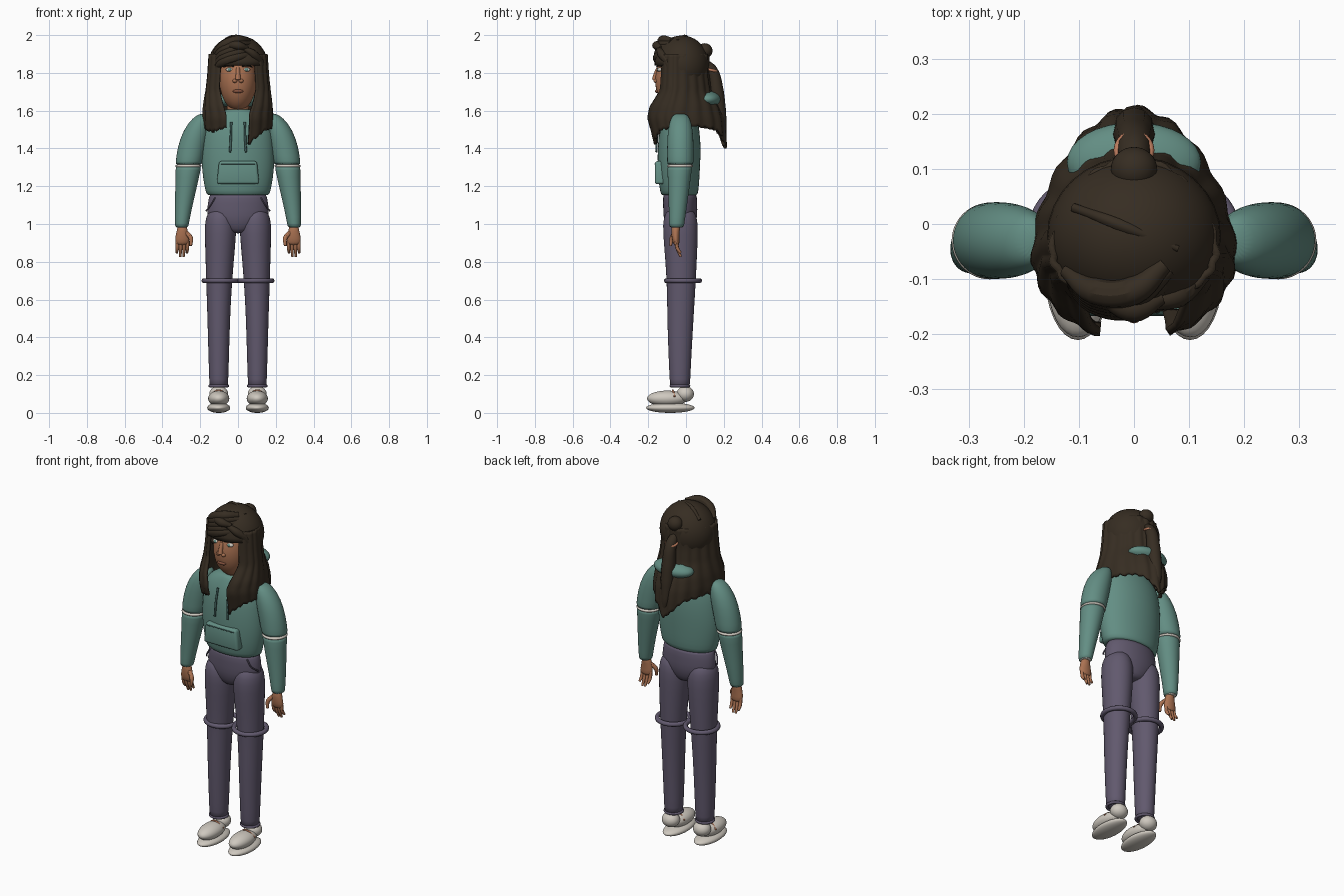
import bpy, bmesh, math
from mathutils import Vector

if "Cube" in bpy.data.objects:
    bpy.data.objects.remove(bpy.data.objects["Cube"])


def material(name, r, g, b):
    m = bpy.data.materials.new(name)
    m.use_nodes = True
    m.diffuse_color = (r, g, b, 1)
    bsdf = next(n for n in m.node_tree.nodes if n.type == "BSDF_PRINCIPLED")
    bsdf.inputs["Base Color"].default_value = (r, g, b, 1)
    bsdf.inputs["Roughness"].default_value = 0.8
    return m


HAIR = material("dark brown hair", .037, .026, .016)
TEAL = material("teal cloth", .125, .27, .23)
SEAM = material("dark teal cord", .05, .11, .1)
PANTS = material("mauve cloth", .12, .1, .155)
SKIN = material("warm skin", .41, .17, .085)
LIPS = material("brown lips", .22, .08, .045)
WHITE = material("off white", .62, .58, .52)
BAND = material("orange band", .5, .2, .11)


def finish(bm, name, mat, smooth=True):
    bmesh.ops.recalc_face_normals(bm, faces=bm.faces)
    me = bpy.data.meshes.new(name)
    bm.to_mesh(me)
    bm.free()
    me.materials.append(mat)
    for p in me.polygons:
        p.use_smooth = smooth
    ob = bpy.data.objects.new(name, me)
    bpy.context.collection.objects.link(ob)
    return ob


def loft(name, rings, mat, side=1, n=24):
    """Skin elliptical rings given as (z, x, y, x radius, y radius)."""
    bm = bmesh.new()
    loops = []
    for z, x, y, rx, ry in rings:
        loops.append([bm.verts.new((side * (x + rx * math.cos(i * math.tau / n)),
                                    y + ry * math.sin(i * math.tau / n), z)) for i in range(n)])
    for a, b in zip(loops, loops[1:]):
        for i in range(n):
            bm.faces.new((a[i], a[(i + 1) % n], b[(i + 1) % n], b[i]))
    bm.faces.new(loops[0])
    bm.faces.new(loops[-1])
    ob = finish(bm, name, mat)
    ob.modifiers.new("soften", "SUBSURF").levels = 1
    ob.modifiers["soften"].render_levels = 1
    return ob


def ball(name, loc, rad, mat):
    bm = bmesh.new()
    bmesh.ops.create_uvsphere(bm, u_segments=32, v_segments=20, radius=1)
    bmesh.ops.scale(bm, vec=rad, verts=bm.verts)
    bmesh.ops.translate(bm, vec=loc, verts=bm.verts)
    return finish(bm, name, mat)


def ring(name, loc, major, minor, mat, tilt=0):
    bpy.ops.mesh.primitive_torus_add(location=loc, rotation=(tilt, 0, 0), major_radius=major,
                                     minor_radius=minor, major_segments=40, minor_segments=10)
    ob = bpy.context.object
    ob.name = name
    ob.data.materials.append(mat)
    bpy.ops.object.shade_smooth()
    return ob


def tube(name, points, radii, mat):
    cu = bpy.data.curves.new(name, "CURVE")
    cu.dimensions = "3D"
    cu.bevel_depth = 1
    cu.bevel_resolution = 4
    cu.resolution_u = 6
    cu.use_fill_caps = True
    sp = cu.splines.new("BEZIER")
    sp.bezier_points.add(len(points) - 1)
    for bp, co, r in zip(sp.bezier_points, points, radii):
        bp.co, bp.radius = co, r
        bp.handle_left_type = bp.handle_right_type = "AUTO"
    cu.materials.append(mat)
    ob = bpy.data.objects.new(name, cu)
    bpy.context.collection.objects.link(ob)
    bpy.ops.object.select_all(action="DESELECT")
    ob.select_set(True)
    bpy.context.view_layer.objects.active = ob
    bpy.ops.object.convert(target="MESH")
    bpy.ops.object.shade_smooth_by_angle()


# Hoodie body, neck and trouser hips
loft("hoodie_body", [(1.15, 0, -.035, .155, .09), (1.155, 0, -.035, .168, .098),
                     (1.2, 0, -.037, .18, .107), (1.3, 0, -.038, .195, .113),
                     (1.4, 0, -.036, .193, .116), (1.5, 0, -.035, .185, .108),
                     (1.56, 0, -.032, .165, .09), (1.595, 0, -.03, .11, .075),
                     (1.61, 0, -.03, .068, .065)], TEAL)
loft("neck", [(1.55, 0, -.03, .06, .055), (1.62, 0, -.03, .058, .055), (1.7, 0, -.03, .055, .055)], SKIN)
loft("trouser_hips", [(1.16, 0, -.032, .15, .088), (1.15, 0, -.032, .154, .09),
                      (1.07, 0, -.03, .168, .092), (1.02, 0, -.03, .16, .088),
                      (.97, 0, -.03, .1, .07), (.95, 0, -.03, .04, .05)], PANTS)

# Front pocket with soft edges
bm = bmesh.new()
bmesh.ops.create_cube(bm, size=1)
for v in bm.verts:
    half = .1 if v.co.z > 0 else .113
    v.co = Vector((math.copysign(half, v.co.x), -.1 if v.co.y > 0 else -.165, 1.272 + v.co.z * .122))
pocket = finish(bm, "front_pocket", TEAL)
bev = pocket.modifiers.new("round", "BEVEL")
bev.width, bev.segments = .014, 3
tube("pocket_seam", [(-.09, -.164, 1.318), (.09, -.164, 1.318)], [.003] * 2, SEAM)

for side, label in ((1, "left"), (-1, "right")):
    # Sleeves with a pale lining showing at elbow and cuff
    loft(label + "_upper_sleeve", [(1.585, .18, -.03, .02, .03), (1.565, .19, -.03, .048, .05),
                                   (1.5, .22, -.03, .07, .068), (1.4, .247, -.03, .076, .071),
                                   (1.32, .26, -.03, .071, .07), (1.313, .262, -.03, .07, .07)], TEAL, side)
    loft(label + "_elbow_lining", [(1.32, .262, -.031, .069, .07), (1.305, .262, -.031, .071, .071),
                                   (1.298, .263, -.031, .068, .068)], WHITE, side)
    loft(label + "_lower_sleeve", [(1.307, .262, -.033, .068, .066), (1.3, .263, -.033, .068, .066),
                                   (1.2, .274, -.038, .058, .058), (1.08, .29, -.044, .045, .047),
                                   (.99, .298, -.05, .036, .04), (.982, .298, -.05, .034, .038)], TEAL, side)
    loft(label + "_cuff_lining", [(.99, .298, -.05, .031, .035), (.979, .298, -.05, .031, .035)], WHITE, side)

    # Hand: palm, four fingers, thumb
    loft(label + "_palm", [(1.0, .296, -.052, .022, .024), (.96, .295, -.056, .03, .022),
                           (.92, .295, -.055, .04, .02), (.885, .296, -.05, .034, .016)], SKIN, side)
    for k in range(4):
        x = .268 + k * .018
        tip = .827 + (.02 if k in (0, 3) else 0)
        tube(f"{label}_finger_{k + 1}", [(side * x, -.053, .91), (side * x, -.045, .87),
                                         (side * (x + .002), -.028, tip)], [.01, .0095, .006], SKIN)
    tube(label + "_thumb", [(side * .275, -.06, .955), (side * .25, -.075, .925),
                            (side * .25, -.082, .885)], [.012, .012, .007], SKIN)

    # Trouser leg, knee ring, hem and hip seam
    loft(label + "_trouser_leg", [(1.085, .095, -.03, .035, .05), (1.06, .094, -.03, .07, .082),
                                  (1.0, .092, -.03, .086, .095), (.9, .094, -.028, .081, .09),
                                  (.7, .1, -.024, .069, .077), (.5, .102, -.03, .06, .07),
                                  (.3, .102, -.032, .055, .061), (.16, .102, -.032, .05, .054),
                                  (.135, .102, -.032, .049, .053)], PANTS, side)
    ring(label + "_knee_ring", (side * .092, -.016, .7), .088, .013, PANTS)
    ring(label + "_hem", (side * .102, -.032, .143), .047, .008, PANTS)
    tube(label + "_hip_seam", [(side * .122, -.088, 1.14), (side * .145, -.083, 1.1),
                               (side * .168, -.05, 1.07)], [.004] * 3, PANTS)

    # Shoe: sole, upper, ankle and lace
    ball(label + "_shoe_sole", (side * .102, -.083, .027), (.061, .128, .027), WHITE)
    ball(label + "_shoe_upper", (side * .102, -.1, .076), (.056, .106, .042), WHITE)
    ball(label + "_shoe_ankle", (side * .102, -.004, .1), (.05, .046, .042), WHITE)
    tube(label + "_shoe_lace", [(side * .052, -.06, .085), (side * .102, -.07, .119),
                                (side * .154, -.06, .085)], [.005] * 3, BAND)

    # Drawstring, eye and brow
    tube(label + "_drawstring", [(side * .036, -.138, 1.54), (side * .038, -.153, 1.46),
                                 (side * .042, -.157, 1.38)], [.006] * 3, SEAM)
    ball(label + "_eye", (side * .045, -.138, 1.817), (.02, .014, .011), WHITE)
    ball(label + "_iris", (side * .045, -.147, 1.817), (.009, .008, .009), TEAL)
    tube(label + "_brow", [(side * .022, -.154, 1.834), (side * .048, -.146, 1.84),
                           (side * .075, -.123, 1.832)], [.004, .005, .003], HAIR)
    ball(label + "_nostril", (side * .016, -.158, 1.758), (.013, .014, .011), SKIN)

# Head and face
ball("head", (0, -.05, 1.76), (.098, .113, .16), SKIN)
tube("nose", [(0, -.148, 1.825), (0, -.16, 1.79), (0, -.166, 1.762)], [.01, .012, .015], SKIN)
ball("lips", (0, -.153, 1.703), (.028, .011, .01), LIPS)

# Hair cap, cut away over the face
cap = ball("hair_cap", (0, -.022, 1.84), (.158, .145, .158), HAIR)
bm = bmesh.new()
bm.from_mesh(cap.data)
low = [f for f in bm.faces if f.calc_center_median().z < (1.85 if f.calc_center_median().y < -.07 else 1.74)]
bmesh.ops.delete(bm, geom=low, context="FACES")
bm.to_mesh(cap.data)
bm.free()
cap.modifiers.new("thickness", "SOLIDIFY").thickness = .012

# Long hair: a ribbed sheet open at the face, with an uneven hem
PROFILE = [(1.9, .148, .115, -.14), (1.78, .156, .118, -.148), (1.7, .165, .13, -.155),
           (1.62, .177, .175, -.2), (1.56, .18, .195, -.207), (1.5, .175, .202, -.19),
           (1.4, .155, .207, -.165)]
HEM = [(-160, 1.51), (-130, 1.49), (-70, 1.52), (-35, 1.5), (-12, 1.43), (0, 1.4),
       (14, 1.45), (35, 1.5), (70, 1.52), (125, 1.5), (150, 1.45), (160, 1.42)]


def sample(table, x):
    """Linear lookup; the table may run either way."""
    rows = sorted(table)
    x = min(max(x, rows[0][0]), rows[-1][0])
    for p, q in zip(rows, rows[1:]):
        if x <= q[0]:
            t = (x - p[0]) / (q[0] - p[0])
            return [u + (v - u) * t for u, v in zip(p[1:], q[1:])]


bm = bmesh.new()
cols, rows, grid = 96, 24, []
for i in range(cols + 1):
    u = i / cols * 2 - 1
    hem = sample(HEM, u * 160)[0] + .006 * math.sin(i * 1.9)
    column = []
    for j in range(rows + 1):
        z = 1.9 + (hem - 1.9) * j / rows
        rx, back, front = sample(PROFILE, z)
        reach = 143 + 17 * min(1, max(0, (1.72 - z) / .14))
        a = math.radians(u * reach)
        rib = 1 + .018 * math.sin(i * math.tau / 6)
        c = math.cos(a)
        x = rx * math.sin(a) * (1 - .12 * max(0, c)) * rib
        y = -.05 + (back + .05 if c > 0 else -front - .05) * c * rib
        column.append(bm.verts.new((x, y, z)))
    grid.append(column)
for a, b in zip(grid, grid[1:]):
    for j in range(rows):
        bm.faces.new((a[j], b[j], b[j + 1], a[j + 1]))
sheet = finish(bm, "long_hair", HAIR)
thick = sheet.modifiers.new("thickness", "SOLIDIFY")
thick.thickness, thick.offset = .014, 0

# Swept fringe and crown strands
for k in range(5):
    d = k * .022
    tube(f"fringe_{k + 1}", [(.09 - d * .4, -.1 + d * .3, 1.9 + d * .8), (.0, -.147 + d * .3, 1.885 + d),
                             (-.07, -.14 + d * .2, 1.862 + d), (-.125, -.085, 1.82 + d)],
         [.016, .026, .025, .012], HAIR)
tube("fringe_side", [(.03, -.145, 1.93), (.08, -.13, 1.9), (.118, -.09, 1.85), (.13, -.08, 1.76)],
     [.012, .022, .022, .012], HAIR)
tube("fringe_tuft", [(-.06, -.13, 1.945), (0, -.155, 1.945), (.05, -.135, 1.93)], [.015, .024, .012], HAIR)
tube("crown_strand", [(-.11, .03, 1.94), (-.03, 0, 1.99), (.08, -.045, 1.972)], [.008, .011, .006], HAIR)

# Hood folds, ponytail, bun and hair tie
ball("hood_back", (0, .112, 1.66), (.122, .073, .045), TEAL)
tube("ponytail", [(0, .1, 1.85), (0, .138, 1.81), (0, .162, 1.7), (0, .175, 1.6), (0, .19, 1.5),
                  (.01, .2, 1.415)], [.025, .031, .038, .037, .026, .008], HAIR)
ring("hair_tie", (0, .134, 1.815), .03, .007, BAND, -.25)
ball("hair_bun", (0, .1, 1.917), (.042, .04, .04), HAIR)
